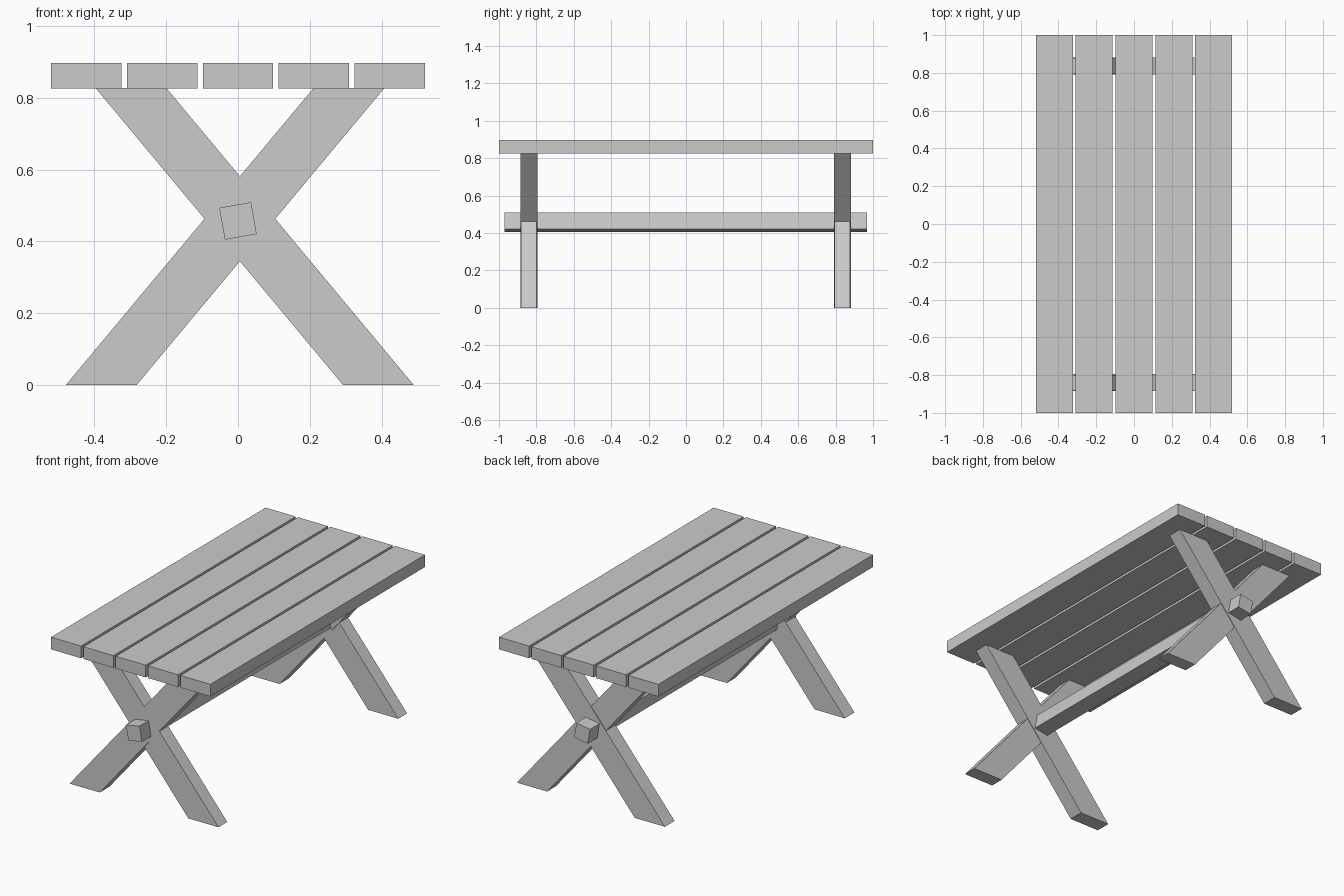
import bpy, bmesh
from mathutils import Matrix

cube = bpy.data.objects.get("Cube")
if cube:
    bpy.data.objects.remove(cube, do_unlink=True)

# Single plain material
grey = bpy.data.materials.new("plain_grey")
grey.use_nodes = True
colour = (0.6, 0.6, 0.6, 1)
grey.diffuse_color = colour
grey.node_tree.nodes["Principled BSDF"].inputs["Base Color"].default_value = colour


def prism(name, profile, y0, y1):
    """Extrude an x/z profile along y."""
    bm = bmesh.new()
    face = bm.faces.new([bm.verts.new((x, y0, z)) for x, z in profile])
    grown = bmesh.ops.extrude_face_region(bm, geom=[face])["geom"]
    moved = [v for v in grown if isinstance(v, bmesh.types.BMVert)]
    bmesh.ops.translate(bm, vec=(0, y1 - y0, 0), verts=moved)
    bmesh.ops.recalc_face_normals(bm, faces=bm.faces)
    mesh = bpy.data.meshes.new(name)
    bm.to_mesh(mesh)
    bm.free()
    mesh.materials.append(grey)
    obj = bpy.data.objects.new(name, mesh)
    bpy.context.collection.objects.link(obj)
    return obj


def rect(x, z, w, h):
    return [(x - w / 2, z - h / 2), (x + w / 2, z - h / 2),
            (x + w / 2, z + h / 2), (x - w / 2, z + h / 2)]


# Table top: five planks with narrow gaps
for i in range(5):
    prism(f"top_plank_{i + 1}", rect((i - 2) * 0.211, 0.861, 0.196, 0.072), -1, 1)


# Crossed legs: slanted boards cut level at floor and top
def leg(name, bottom, top, y, thick):
    half, height = 0.0985, 0.827
    outline = [(bottom - half, 0), (bottom + half, 0),
               (top + half, height), (top - half, height)]
    prism(name, outline, y - thick / 2, y + thick / 2)


for end, y in (("front", -0.84), ("back", 0.836)):
    leg(f"{end}_leg_rising_left", -0.381, 0.309, y, 0.09)
    leg(f"{end}_leg_rising_right", 0.391, -0.298, y, 0.082)

# Square stretcher through both crossings, slightly twisted
beam = prism("stretcher_beam", rect(0, 0, 0.09, 0.09), -0.97, 0.968)
beam.matrix_world = Matrix.Translation((0, 0, 0.457)) @ Matrix.Rotation(-0.175, 4, "Y")
